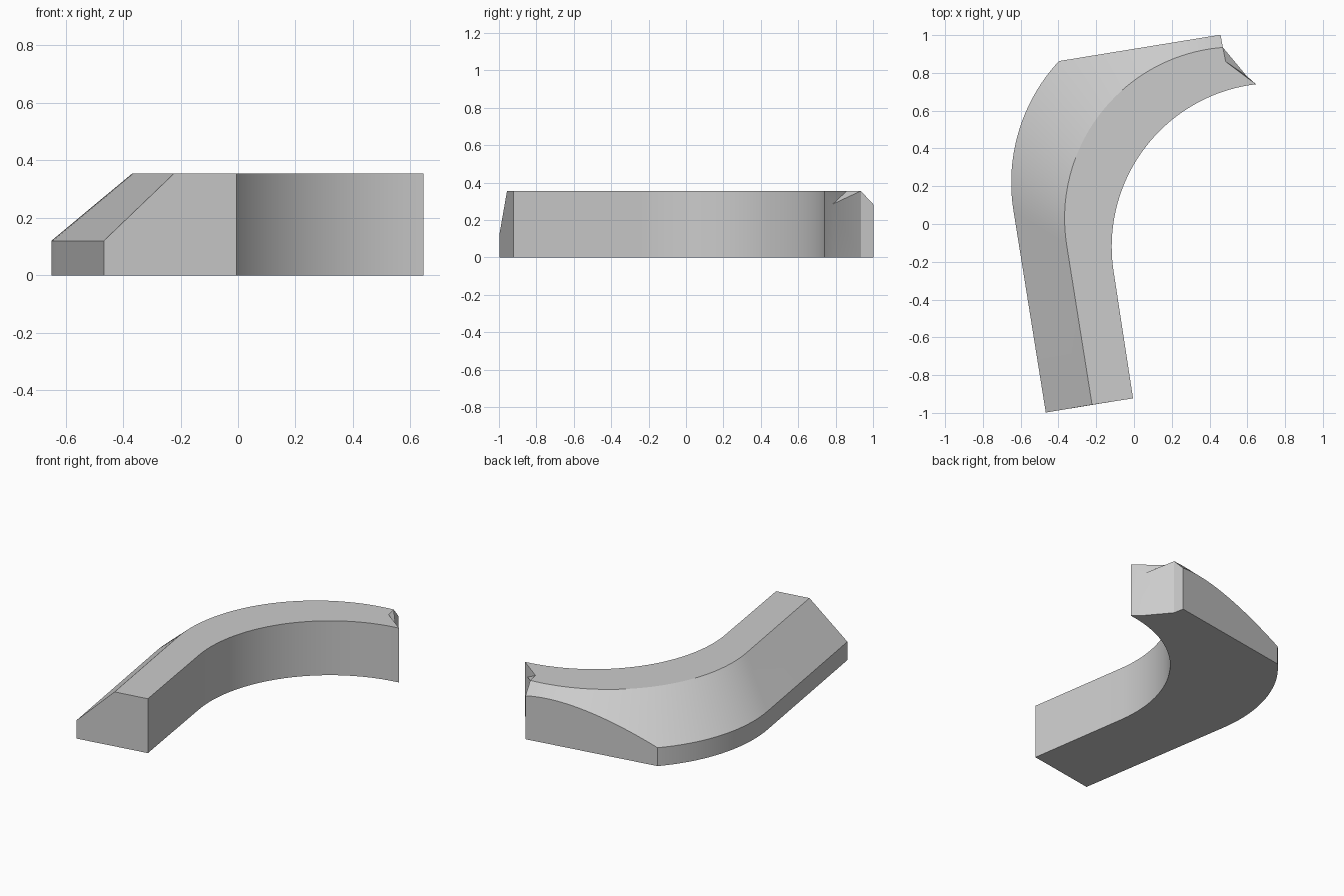
import bpy, bmesh, math
from mathutils import Vector

if "Cube" in bpy.data.objects:
    bpy.data.objects.remove(bpy.data.objects["Cube"])

N = 40          # arc steps
TOP, LOW = 0.355, 0.12


def rail(start, centre, r, a_end, a0=189.2):
    """Straight run followed by an arc, as seen from above."""
    pts = [Vector(start)]
    for i in range(N + 1):
        a = math.radians(a0 + (a_end - a0) * i / N)
        pts.append(Vector((centre[0] + r * math.cos(a), centre[1] + r * math.sin(a))))
    return pts


# Plan curves: inner wall, top edge of the slope, outer wall
inner = rail((-0.005, -0.923), (0.748, -0.12), 0.866, 96.8)
ridge = rail((-0.222, -0.957), (0.54, 0.03), 0.9075, 94.4)
outer = rail((-0.467, -0.998), (0.294, 0.22), 0.944, 81.7)
notch_top = Vector((0.485, 0.86))
notch_low = Vector((0.595, 0.785))

bm = bmesh.new()


def vert(p, z):
    return bm.verts.new((p.x, p.y, z))


# Sweep the cross-section along the curves, easing the middle into the end notch
rings = []
last = len(inner) - 1
end_mid = (inner[-1] + ridge[-1]) / 2
for i, (a, m, o) in enumerate(zip(inner, ridge, outer)):
    q = (a + m) / 2
    w = max(0, 1 - (last - i) / 6)
    qt = q + (notch_top - end_mid) * w
    qb = q + (notch_low - end_mid) * w
    rings.append([vert(a, 0), vert(a, TOP), vert(qt, TOP), vert(m, TOP),
                  vert(o, LOW), vert(o, 0), vert(m, 0), vert(qb, 0)])
for r, s in zip(rings, rings[1:]):
    for k in range(8):
        j = (k + 1) % 8
        bm.faces.new((r[k], r[j], s[j], s[k]))
bm.faces.new(rings[0])

# Notched far end
ib, it, qt, mt, ot, ob, mb, qb = rings[-1]
nt = vert(notch_low, 0.285)
for f in ((ib, it, nt, qb), (it, qt, nt), (qt, mt, nt), (nt, mt, mb, qb), (mt, ot, ob, mb)):
    bm.faces.new(f)
bmesh.ops.recalc_face_normals(bm, faces=bm.faces)

# Flat back cut
cut = bmesh.ops.bisect_plane(bm, geom=bm.verts[:] + bm.edges[:] + bm.faces[:],
                             plane_co=(-0.4, 0.862, 0), plane_no=(-0.161, 0.987, 0),
                             clear_outer=True)
edges = [e for e in bm.edges if e.is_boundary]
bmesh.ops.holes_fill(bm, edges=edges, sides=0)
bmesh.ops.recalc_face_normals(bm, faces=bm.faces)

mesh = bpy.data.meshes.new("curved_curb")
bm.to_mesh(mesh)
bm.free()
obj = bpy.data.objects.new("curved_curb", mesh)
bpy.context.collection.objects.link(obj)
bpy.context.view_layer.objects.active = obj
obj.select_set(True)
bpy.ops.object.shade_smooth_by_angle(angle=math.radians(20))
